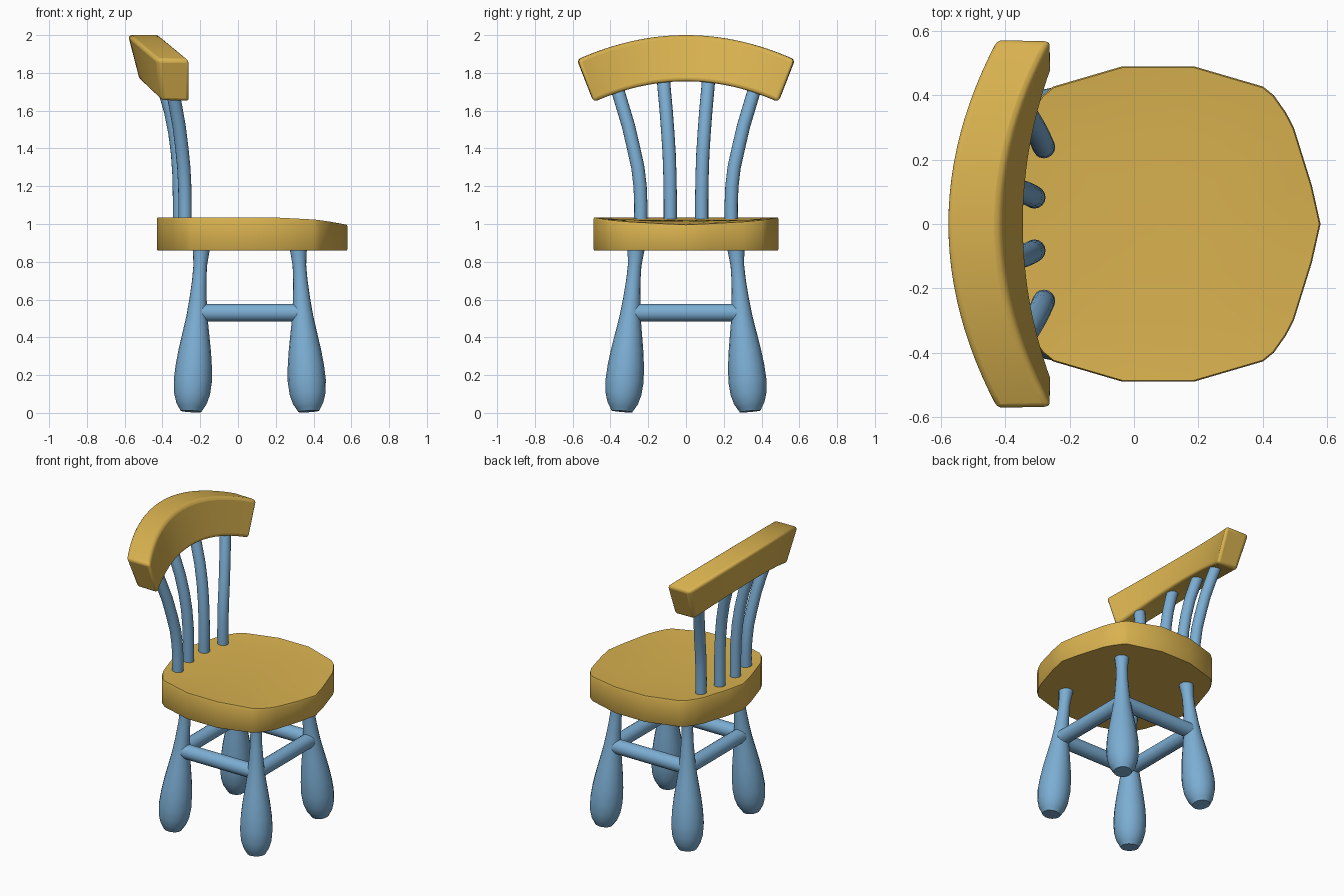
import bpy, bmesh, math
from mathutils import Vector

if "Cube" in bpy.data.objects:
    bpy.data.objects.remove(bpy.data.objects["Cube"])


def material(name, rgb):
    m = bpy.data.materials.new(name)
    m.diffuse_color = (*rgb, 1)
    m.use_nodes = True
    m.node_tree.nodes["Principled BSDF"].inputs["Base Color"].default_value = m.diffuse_color
    return m


WOOD = material("golden wood", (0.70, 0.45, 0.08))
BLUE = material("blue paint", (0.20, 0.42, 0.65))


def finish(name, bm, mat, bevel=0, angle=40):
    bmesh.ops.recalc_face_normals(bm, faces=bm.faces)
    me = bpy.data.meshes.new(name)
    bm.to_mesh(me)
    bm.free()
    me.materials.append(mat)
    ob = bpy.data.objects.new(name, me)
    bpy.context.collection.objects.link(ob)
    bpy.ops.object.select_all(action='DESELECT')
    ob.select_set(True)
    bpy.context.view_layer.objects.active = ob
    bpy.ops.object.shade_smooth_by_angle(angle=math.radians(angle))
    if bevel:
        b = ob.modifiers.new("soft edges", 'BEVEL')
        b.width, b.segments = bevel, 3
        b.limit_method, b.angle_limit = 'ANGLE', math.radians(50)
    return ob


def loft(bm, rings):
    """Join rings of equal length into a skin with capped ends."""
    vs = [[bm.verts.new(p) for p in r] for r in rings]
    n = len(vs[0])
    for a, b in zip(vs, vs[1:]):
        for i in range(n):
            j = (i + 1) % n
            bm.faces.new((a[i], a[j], b[j], b[i]))
    bm.faces.new(vs[0])
    bm.faces.new(vs[-1])


def tube(name, path, radii, sides=16):
    """Round rod along a path with one radius per point."""
    path = [Vector(p) for p in path]
    rings = []
    for i, p in enumerate(path):
        t = (path[min(i + 1, len(path) - 1)] - path[max(i - 1, 0)]).normalized()
        ref = Vector((0, 0, 1)) if abs(t.z) < 0.7 else Vector((1, 0, 0))
        u = t.cross(ref).normalized()
        v = t.cross(u)
        rings.append([p + radii[i] * (u * math.cos(k * math.tau / sides) + v * math.sin(k * math.tau / sides))
                      for k in range(sides)])
    bm = bmesh.new()
    loft(bm, rings)
    return finish(name, bm, BLUE)


# Seat: faceted outline, symmetric front to back, with a scooped front edge
CX = 0.075
quarter = [(0.505, 0), (0.478, 0.12), (0.422, 0.30), (0.398, 0.346),
           (0.36, 0.40), (0.327, 0.427), (0.112, 0.49)]
right_half = quarter + [(-x, y) for x, y in reversed(quarter)]
outline = right_half + [(x, -y) for x, y in reversed(right_half[1:-1])]


def seat_ring(scale, z=None, drop=0.0):
    ring = []
    for x, y in outline:
        px, py = CX + x * scale, y * scale
        t = max(0, (px - 0.2) / 0.38)
        ring.append((px, py, z if z is not None else 1.035 - 0.04 * t * t - drop))
    return ring


bm = bmesh.new()
loft(bm, [seat_ring(0.992, 0.86), seat_ring(1, 0.867), seat_ring(1, None, 0.01),
          seat_ring(0.992), seat_ring(0.85, None, 0.006), seat_ring(0.6, None, 0.012),
          seat_ring(0.3, None, 0.015), seat_ring(0.05, None, 0.016)])
finish("seat", bm, WOOD)

# Back rail: leaning block, bowed backwards and upwards
rings = []
for i in range(25):
    t = -1 + i / 12
    q = t * t
    rings.append([(-0.582 + 0.155 * q, 0.578 * t, 2.0 - 0.13 * q),
                  (-0.415 + 0.16 * q, 0.574 * t, 2.0 - 0.13 * q),
                  (-0.34 + 0.085 * q, 0.488 * t, 1.755 - 0.11 * q),
                  (-0.52 + 0.115 * q, 0.492 * t, 1.76 - 0.11 * q)])
bm = bmesh.new()
loft(bm, rings)
finish("back_rail", bm, WOOD, bevel=0.02)

# Club-shaped splayed legs: height along the axis, radius
profile = [(0.008, 0.055), (0.03, 0.068), (0.05, 0.08), (0.10, 0.095), (0.17, 0.101), (0.25, 0.096),
           (0.33, 0.086), (0.42, 0.071), (0.51, 0.056), (0.60, 0.046),
           (0.70, 0.038), (0.78, 0.036), (0.84, 0.042), (0.88, 0.047)]


def leg_axis(sx, sy, z):
    s = z / 0.86
    x = 0.375 - 0.055 * s if sx > 0 else -0.25 + 0.055 * s
    return (x, sy * (0.34 - 0.075 * s), z)


corners = [(1, 1), (1, -1), (-1, -1), (-1, 1)]
for sx, sy in corners:
    name = ("front" if sx > 0 else "back") + ("_left" if sy > 0 else "_right") + "_leg"
    tube(name, [leg_axis(sx, sy, z) for z, r in profile], [r for z, r in profile])

# Stretchers joining neighbouring legs
for i, name in enumerate(["front", "right", "back", "left"]):
    a = leg_axis(*corners[i], 0.53)
    b = leg_axis(*corners[(i + 1) % 4], 0.53)
    tube(name + "_stretcher", [a, b], [0.047, 0.047])

# Curved back spindles, flaring towards the rail
outer = [(-0.28, 0.24, 1.0), (-0.28, 0.239, 1.1), (-0.282, 0.243, 1.2), (-0.287, 0.255, 1.3),
         (-0.297, 0.277, 1.4), (-0.312, 0.305, 1.52), (-0.330, 0.335, 1.62), (-0.35, 0.365, 1.72)]
inner = [(-0.310, 0.083, 1.0), (-0.310, 0.083, 1.12), (-0.312, 0.085, 1.25), (-0.320, 0.089, 1.37),
         (-0.334, 0.096, 1.48), (-0.358, 0.105, 1.6), (-0.39, 0.115, 1.71), (-0.42, 0.122, 1.8)]
for label, path in (("outer", outer), ("inner", inner)):
    for side, s in (("left", 1), ("right", -1)):
        tube(f"{label}_{side}_spindle", [(x, s * y, z) for x, y, z in path], [0.035] * len(path))
